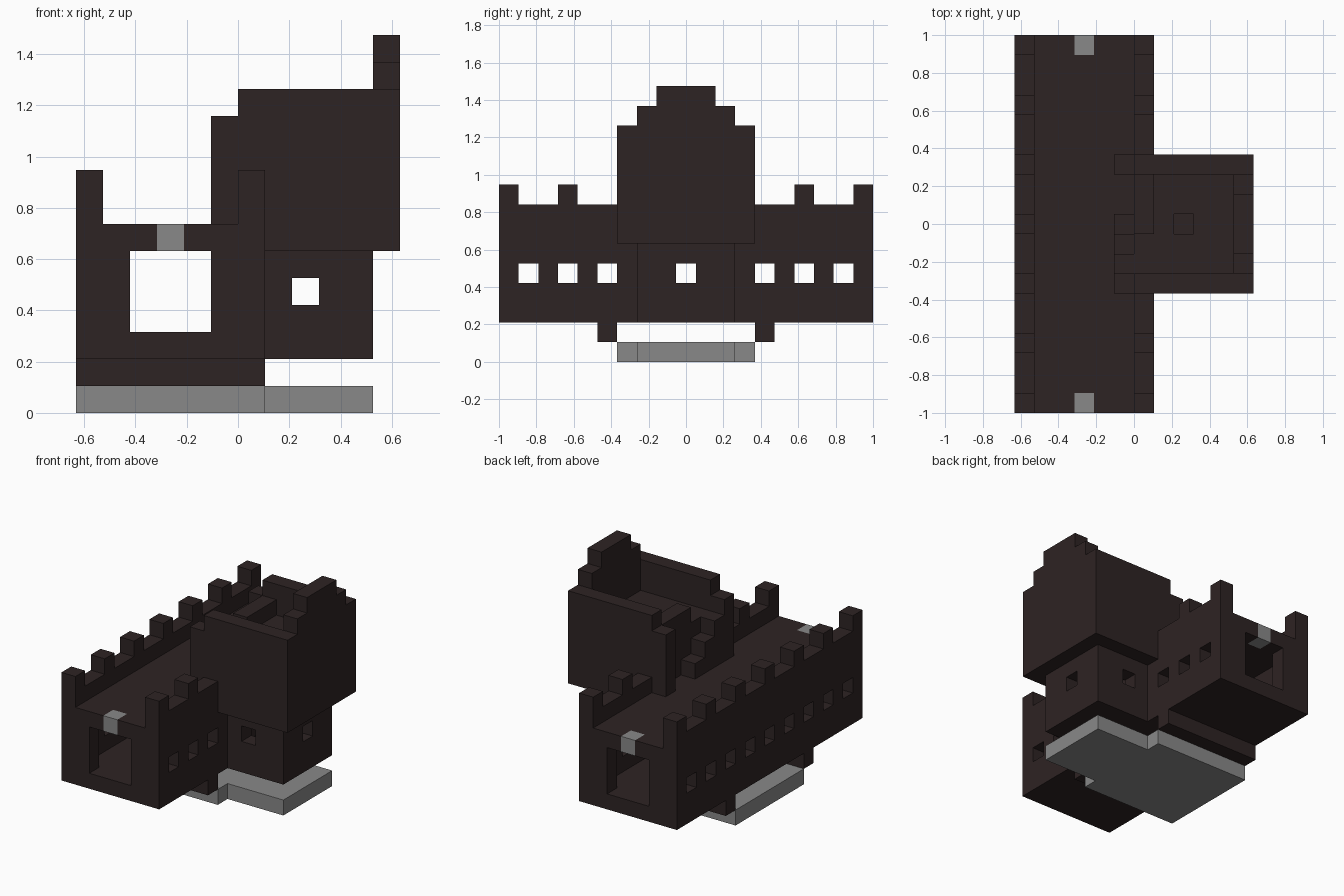
import bpy
import bmesh
from mathutils import Vector

cube = bpy.data.objects.get("Cube")
if cube:
    bpy.data.objects.remove(cube, do_unlink=True)

# Block grid: 12 wide (x), 19 long (y), 14 high (z)
WIDTH, LENGTH = 12, 19
UNIT = 2 / LENGTH
ORIGIN = Vector((-WIDTH / 2, -LENGTH / 2, 0))


def make_material(name, rgb):
    mat = bpy.data.materials.new(name)
    mat.use_nodes = True
    mat.diffuse_color = (*rgb, 1)
    mat.node_tree.nodes["Principled BSDF"].inputs["Base Color"].default_value = (*rgb, 1)
    return mat


DARK = make_material("dark_brown_brick", (0.027, 0.017, 0.017))
GREY = make_material("grey_stone", (0.25, 0.25, 0.25))


def box(x0, x1, y0, y1, z0, z1):
    """All block cells inside a range."""
    return {(x, y, z) for x in range(x0, x1) for y in range(y0, y1) for z in range(z0, z1)}


def build(name, cells, mat):
    """Skin a set of block cells with only its exposed faces."""
    bm = bmesh.new()
    for cell in cells:
        for axis in range(3):
            for side in (0, 1):
                near = list(cell)
                near[axis] += 2 * side - 1
                if tuple(near) in cells:
                    continue
                u, v = (axis + 1) % 3, (axis + 2) % 3
                corners = []
                for a, b in ((0, 0), (1, 0), (1, 1), (0, 1)):
                    p = Vector(cell)
                    p[axis] += side
                    p[u] += a
                    p[v] += b
                    corners.append(bm.verts.new((p + ORIGIN) * UNIT))
                bm.faces.new(corners if side else corners[::-1])
    bmesh.ops.remove_doubles(bm, verts=bm.verts, dist=UNIT / 100)
    bmesh.ops.dissolve_limit(bm, angle_limit=0.01, verts=bm.verts, edges=bm.edges)
    mesh = bpy.data.meshes.new(name)
    bm.to_mesh(mesh)
    bm.free()
    mesh.materials.append(mat)
    obj = bpy.data.objects.new(name, mesh)
    bpy.context.collection.objects.link(obj)
    return obj


# Stone base and the two cross beams above it
build("stone_base", box(0, 7, 6, 13, 0, 1) | box(7, 11, 7, 12, 0, 1), GREY)
for name, y in (("front_beam", 5), ("back_beam", 13)):
    build(name, box(0, 7, y, y + 1, 1, 2), DARK)

# Long hollow hall with an opening at each end and rows of windows
hall = box(0, 7, 0, LENGTH, 2, 7) - box(1, 6, 1, LENGTH - 1, 3, 6)
hall -= box(2, 5, 0, LENGTH, 3, 6)
for y in range(1, LENGTH, 2):
    hall -= box(0, 1, y, y + 1, 4, 5)
    if y not in (7, 11):
        hall -= box(6, 7, y, y + 1, 4, 5)
lintels = {"front_lintel": box(3, 4, 0, 1, 6, 7),
           "back_lintel": box(3, 4, LENGTH - 1, LENGTH, 6, 7)}
for name, cells in lintels.items():
    hall -= cells
    build(name, cells, GREY)
build("hall", hall, DARK)

# Parapets with a merlon on every third block
right_wall = box(0, 1, 0, LENGTH, 7, 8)
left_wall = box(6, 7, 0, 6, 7, 8) | box(6, 7, 13, LENGTH, 7, 8)
for y in range(0, LENGTH, 3):
    right_wall |= box(0, 1, y, y + 1, 8, 9)
    if y < 6 or y > 12:
        left_wall |= box(6, 7, y, y + 1, 8, 9)
build("right_parapet", right_wall, DARK)
build("left_parapet", left_wall, DARK)

# Lower tower room with a window in each outer wall
lower = box(7, 11, 7, 12, 2, 6) - box(7, 10, 8, 11, 3, 6)
lower -= box(8, 9, 7, 12, 4, 5) | box(10, 11, 9, 10, 4, 5)
build("lower_tower", lower, DARK)

# Overhanging upper tower: shell, platform with hatch, side walls
hatch = box(8, 9, 9, 10, 6, 10)
upper = box(7, 12, 6, 13, 6, 10) | box(6, 7, 6, 13, 7, 10)
upper -= box(7, 11, 7, 12, 7, 9) | hatch
for y in (6, 12):
    upper |= box(5, 6, y, y + 1, 7, 11) | box(6, 12, y, y + 1, 10, 12)
upper |= box(6, 7, 9, 12, 10, 11)

# Stepped gable on the outer wall
for step, z in enumerate((10, 12, 13)):
    upper |= box(11, 12, 6 + step, 13 - step, z, 12 if step == 0 else z + 1)
build("upper_tower", upper, DARK)

# Stairs from the hall roof up to the platform
stairs = set()
for step in range(3):
    y = 9 - step
    stairs |= box(5, 6, y, y + 1, 7, 8 + step)
build("roof_stairs", stairs, DARK)
